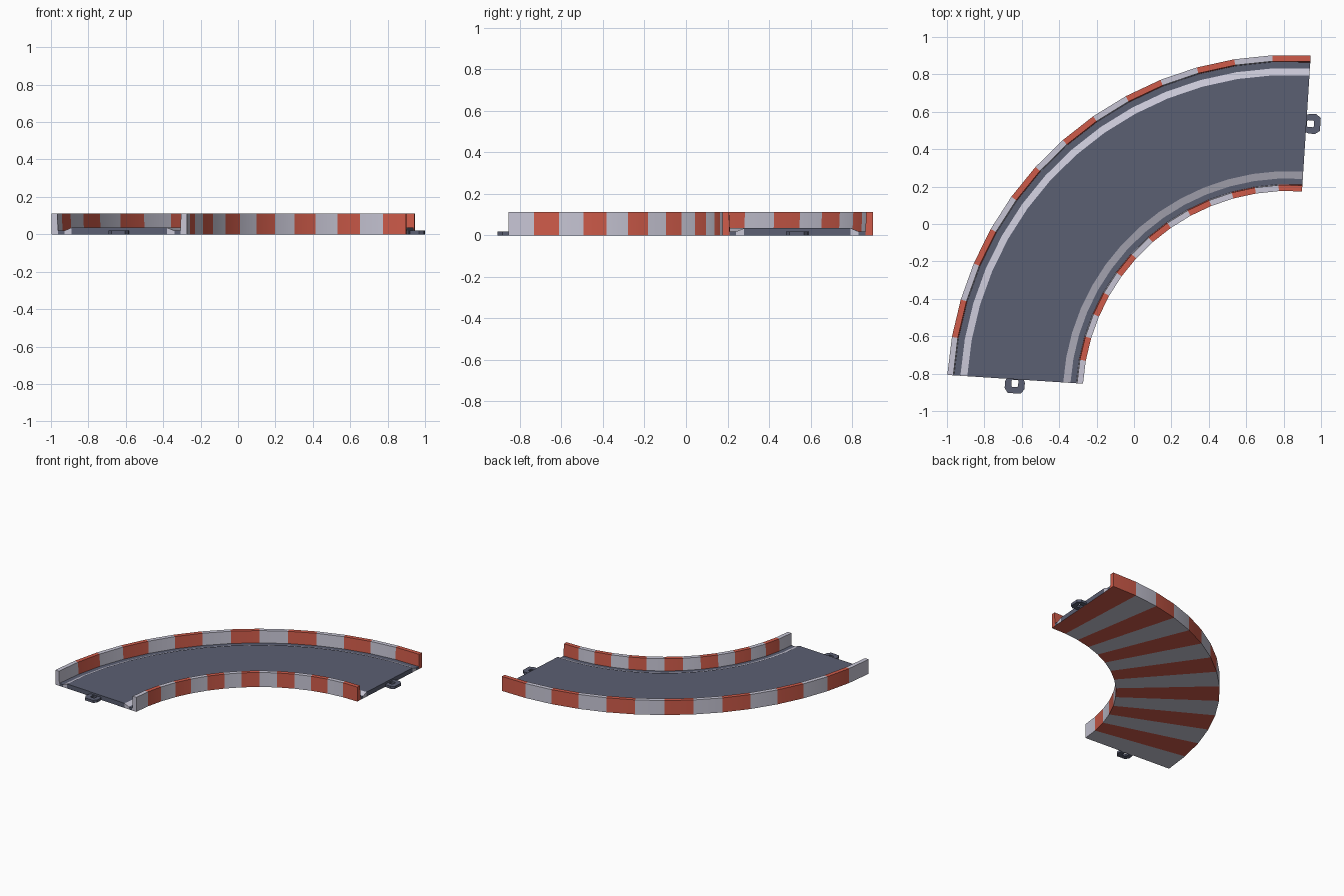
import bpy, bmesh, math

if "Cube" in bpy.data.objects:
    bpy.data.objects.remove(bpy.data.objects["Cube"])

# Arc layout: quarter turn split in 14 coloured segments
CX, CY = 0.827, -0.925
A0 = math.radians(86.3)
SEGS = 14
STEP = math.radians(90) / SEGS
R_OUT, R_IN = 1.829, 1.102
WALL_H, ROAD_Z, EDGE_Z = 0.112, 0.035, 0.019


def material(name, rgb):
    m = bpy.data.materials.new(name)
    m.diffuse_color = (*rgb, 1)
    m.use_nodes = True
    m.node_tree.nodes["Principled BSDF"].inputs["Base Color"].default_value = m.diffuse_color
    return m


RED = material("red", (0.62, 0.105, 0.068))
WHITE = material("off_white", (0.57, 0.56, 0.66))
DARK = material("slate_grey", (0.105, 0.115, 0.17))


def polar(r, a, z):
    return (CX + r * math.cos(a), CY + r * math.sin(a), z)


def finish(bm, name, mats):
    me = bpy.data.meshes.new(name)
    bm.to_mesh(me)
    bm.free()
    for m in mats:
        me.materials.append(m)
    for p in me.polygons:
        p.use_smooth = True
    me.set_sharp_from_angle(angle=math.radians(30))
    ob = bpy.data.objects.new(name, me)
    bpy.context.collection.objects.link(ob)
    return ob


def sweep(name, pts, mats, caps=True):
    """Sweep an (r, z) profile round the arc; colours alternate per segment."""
    bm = bmesh.new()
    rings = [[bm.verts.new(polar(r, A0 + j * STEP, z)) for r, z in pts]
             for j in range(SEGS + 1)]
    for j in range(SEGS):
        a, b = rings[j], rings[j + 1]
        for i in range(len(pts) - 1):
            f = bm.faces.new((a[i], b[i], b[i + 1], a[i + 1]))
            f.material_index = j % len(mats)
    if caps:
        # end faces reach down to the ground
        outline = list(pts)
        if pts[-1][1] > 0:
            outline.append((pts[-1][0], 0))
        if pts[0][1] > 0:
            outline.append((pts[0][0], 0))
        for j, flip in ((0, False), (SEGS, True)):
            vs = [bm.verts.new(polar(r, A0 + j * STEP, z)) for r, z in outline]
            f = bm.faces.new(vs[::-1] if flip else vs)
            f.material_index = min(j, SEGS - 1) % len(mats)
    return finish(bm, name, mats)


# Striped barriers and underside
sweep("outer_wall", [(R_OUT, 0), (R_OUT, WALL_H), (1.797, WALL_H), (1.793, EDGE_Z)], [RED, WHITE])
sweep("inner_wall", [(1.138, EDGE_Z), (1.134, WALL_H), (R_IN, WALL_H), (R_IN, 0)], [RED, WHITE])
sweep("underside", [(R_IN, 0), (R_OUT, 0)], [RED, WHITE], caps=False)

# Road with sloping white lines and low shoulders
sweep("outer_shoulder", [(1.793, EDGE_Z), (1.759, EDGE_Z)], [DARK])
sweep("outer_line", [(1.759, EDGE_Z), (1.722, ROAD_Z)], [WHITE])
sweep("road", [(1.722, ROAD_Z), (1.208, ROAD_Z)], [DARK])
sweep("inner_line", [(1.208, ROAD_Z), (1.169, EDGE_Z)], [WHITE])
sweep("inner_shoulder", [(1.169, EDGE_Z), (1.138, EDGE_Z)], [DARK])


def connector(name, angle, side):
    """Flat loop sticking out of one end of the track."""
    half_out = [(0.042, -0.01), (0.053, 0.015), (0.053, 0.05), (0.035, 0.075)]
    half_in = [(0.013, 0.003), (0.018, 0.007), (0.018, 0.036), (0.013, 0.041)]
    mid = (R_OUT + R_IN) / 2
    bm = bmesh.new()

    def ring(half, z):
        pts = half + [(-u, v) for u, v in reversed(half)]
        out = []
        for u, v in pts:
            x, y, _ = polar(mid + u, angle, 0)
            out.append(bm.verts.new((x - side * v * math.sin(angle),
                                     y + side * v * math.cos(angle), z)))
        return out

    loops = [ring(half_out, 0), ring(half_out, 0.02), ring(half_in, 0.02), ring(half_in, 0)]
    for k in range(4):
        a, b = loops[k], loops[(k + 1) % 4]
        for i in range(8):
            n = (i + 1) % 8
            bm.faces.new((a[i], a[n], b[n], b[i]))
    bmesh.ops.recalc_face_normals(bm, faces=bm.faces)
    finish(bm, name, [DARK])


# Connector loops at both ends
connector("right_connector", A0, -1)
connector("front_connector", A0 + SEGS * STEP, 1)
